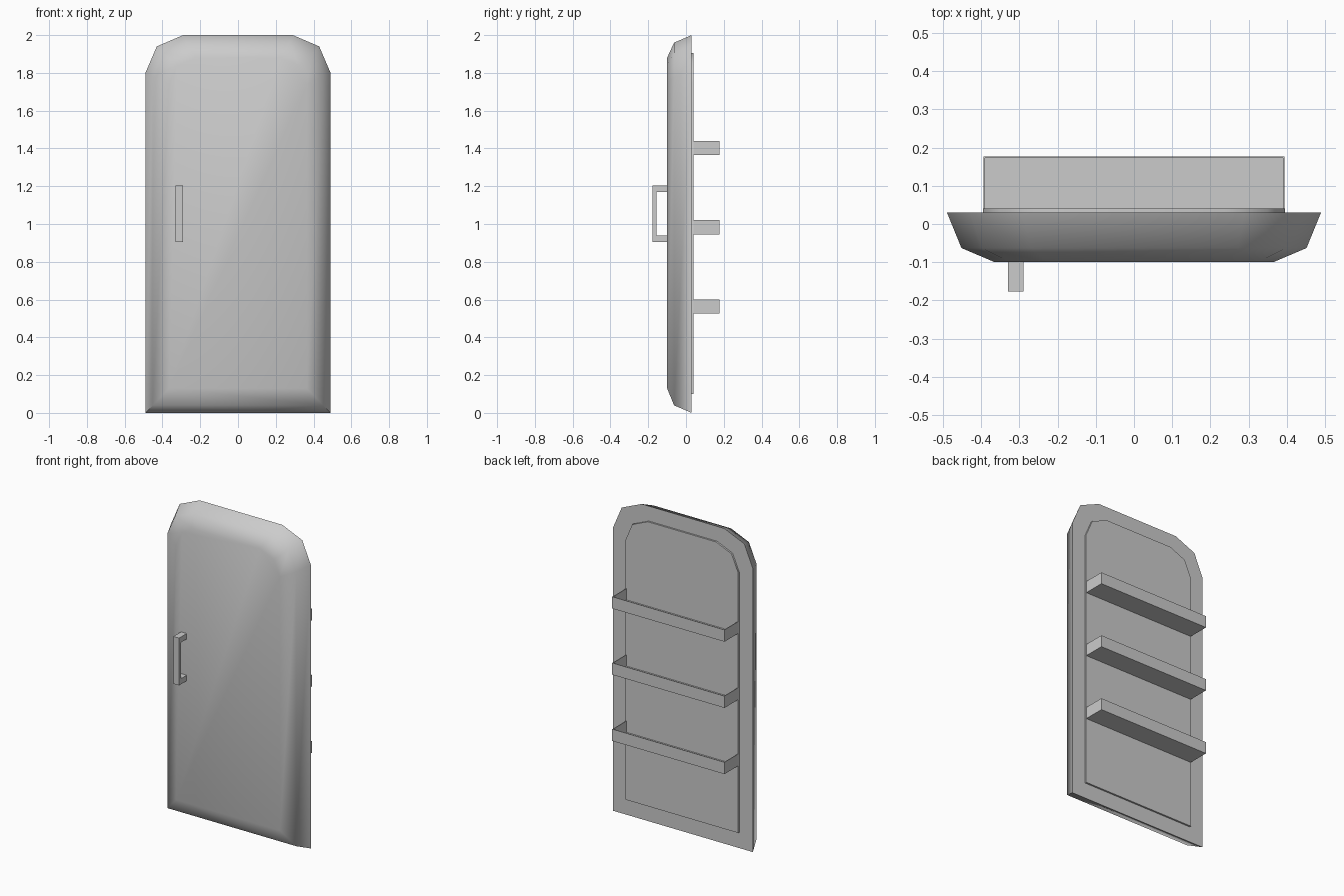
import bpy
import bmesh
from math import radians

cube = bpy.data.objects.get("Cube")
if cube:
    bpy.data.objects.remove(cube, do_unlink=True)

# Single material
GREY = (0.6, 0.6, 0.6, 1)
grey = bpy.data.materials.new("plain_grey")
grey.use_nodes = True
grey.diffuse_color = GREY
grey.node_tree.nodes["Principled BSDF"].inputs["Base Color"].default_value = GREY


def finish(name, bm, smooth_angle=None):
    """Turn a bmesh into a named object with material and shading."""
    mesh = bpy.data.meshes.new(name)
    bm.to_mesh(mesh)
    bm.free()
    mesh.materials.append(grey)
    obj = bpy.data.objects.new(name, mesh)
    bpy.context.collection.objects.link(obj)
    if smooth_angle:
        bpy.ops.object.select_all(action='DESELECT')
        obj.select_set(True)
        bpy.context.view_layer.objects.active = obj
        bpy.ops.object.shade_smooth_by_angle(angle=radians(smooth_angle))
    return obj


def outline(bm, half_width, low, high, cut, y):
    """Door outline: square at the bottom, two-step corners at the top."""
    right = [(half_width, low), (half_width, high - cut),
             (half_width - 0.3 * cut, high - 0.3 * cut), (half_width - cut, high)]
    left = [(-x, z) for x, z in reversed(right)]
    return [bm.verts.new((x, y, z)) for x, z in right + left]


def add_box(bm, lo, hi):
    verts = bmesh.ops.create_cube(bm, size=1)["verts"]
    for v in verts:
        v.co = [l if c < 0 else h for c, l, h in zip(v.co, lo, hi)]


# Door shell: rounded front, flat back frame and slightly raised back panel
bm = bmesh.new()
rings = [outline(bm, *r) for r in (
    (0.365, 0.13, 1.88, 0.14, -0.10),
    (0.452, 0.04, 1.96, 0.18, -0.063),
    (0.49, 0.0, 2.0, 0.20, 0.03),
    (0.395, 0.10, 1.905, 0.155, 0.03),
    (0.395, 0.10, 1.905, 0.155, 0.041),
)]
for a, b in zip(rings, rings[1:]):
    for i in range(len(a)):
        j = (i + 1) % len(a)
        bm.faces.new((a[i], a[j], b[j], b[i]))
bm.faces.new(rings[0])
bm.faces.new(rings[-1])
bmesh.ops.recalc_face_normals(bm, faces=bm.faces)
finish("door_shell", bm, 80)

# Door trays: thin-walled, open on top and against the back panel
for label, bottom in (("lower", 0.525), ("middle", 0.945), ("upper", 1.365)):
    bm = bmesh.new()
    add_box(bm, (-0.394, 0.041, bottom), (0.394, 0.177, bottom + 0.075))
    bm.normal_update()
    opening = [f for f in bm.faces if f.normal.z > 0.9 or f.normal.y < -0.9]
    bmesh.ops.delete(bm, geom=opening, context='FACES')
    tray = finish(label + "_tray", bm)
    wall = tray.modifiers.new("wall_thickness", 'SOLIDIFY')
    wall.thickness = 0.004
    wall.offset = -1
    wall.use_even_offset = True

# Handle: upright bar on two short legs
bm = bmesh.new()
add_box(bm, (-0.33, -0.177, 0.905), (-0.29, -0.157, 1.205))
for low in (0.905, 1.17):
    add_box(bm, (-0.33, -0.157, low), (-0.29, -0.098, low + 0.035))
finish("door_handle", bm)
